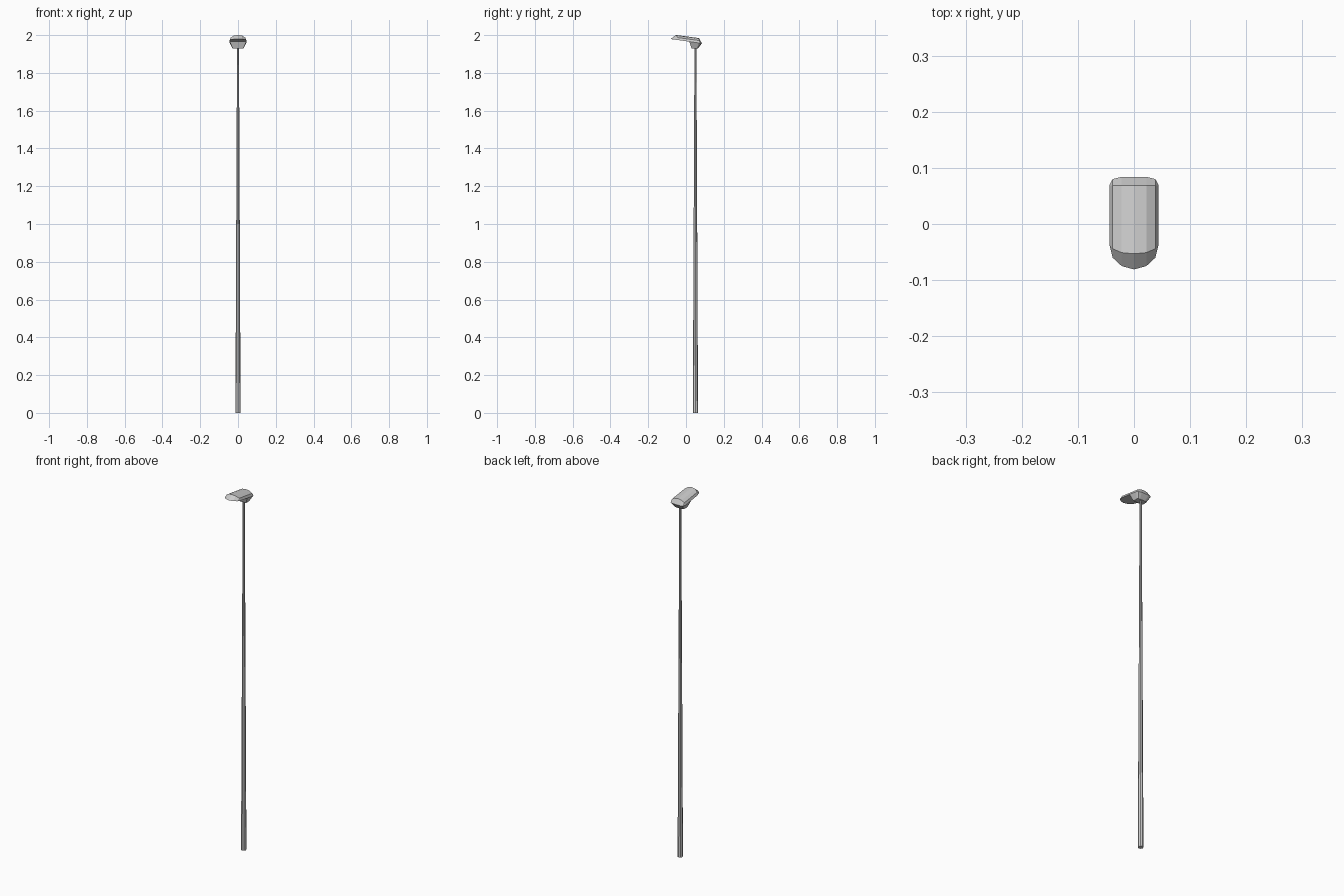
import bpy, bmesh, math
from mathutils import Vector

if "Cube" in bpy.data.objects:
    bpy.data.objects.remove(bpy.data.objects["Cube"])

POLE_Y = 0.05


def rim_z(y):
    # tilted plane along the lower edge of the hood
    return 1.968 - 0.137 * y


def finish(name, bm):
    bmesh.ops.remove_doubles(bm, verts=bm.verts, dist=0.0002)
    bmesh.ops.recalc_face_normals(bm, faces=bm.faces)
    mesh = bpy.data.meshes.new(name)
    bm.to_mesh(mesh)
    bm.free()
    ob = bpy.data.objects.new(name, mesh)
    bpy.context.collection.objects.link(ob)
    return ob


def strip(bm, row_a, row_b, closed=False):
    n = len(row_a)
    for i in range(n if closed else n - 1):
        j = (i + 1) % n
        bm.faces.new((row_a[i], row_a[j], row_b[j], row_b[i]))


# seven columns across the half-round hood
angles = [math.radians(-90 + 30 * i) for i in range(7)]
xs = [0.044 * math.sin(a) for a in angles]
arch = [0.0255 * math.cos(a) for a in angles]


def row(half_ys, height):
    ys = half_ys + half_ys[-2::-1]
    return [Vector((x, y, rim_z(y) + height * h)) for x, y, h in zip(xs, ys, arch)]


nose_rim = row([-0.036, -0.060, -0.075, -0.081], 0)
nose_arch = row([-0.036, -0.044, -0.051, -0.053], 1)
back_arch = row([0.069, 0.069, 0.069, 0.069], 1)
back_rim = row([0.069, 0.080, 0.084, 0.084], 0)

# lamp hood: sloped nose, arched top, back cap, flat underside
bm = bmesh.new()
rows = [[bm.verts.new(p) for p in r] for r in (nose_rim, nose_arch, back_arch, back_rim)]
for a, b in zip(rows, rows[1:]):
    strip(bm, a, b)
inner = [bm.verts.new((s * 0.044, 0.018, rim_z(0.018))) for s in (1, -1)]
bm.faces.new(rows[0] + inner)
finish("lamp_hood", bm)

# tapered housing under the back of the hood
outline = back_rim + [Vector((s * 0.044, 0.018, rim_z(0.018))) for s in (1, -1)]
bm = bmesh.new()
upper = [bm.verts.new(p) for p in outline]
lower = [bm.verts.new((p.x * 0.66, 0.029 + (p.y - 0.018) * 0.53, 1.93)) for p in outline]
strip(bm, upper, lower, closed=True)
bm.faces.new(lower)
finish("lamp_housing", bm)

# tapered pole
bm = bmesh.new()
bmesh.ops.create_cone(bm, cap_ends=True, segments=8, radius1=0.0138, radius2=0.0052, depth=1.935)
bmesh.ops.translate(bm, verts=bm.verts, vec=(0, POLE_Y, 1.935 / 2))
finish("pole", bm)
